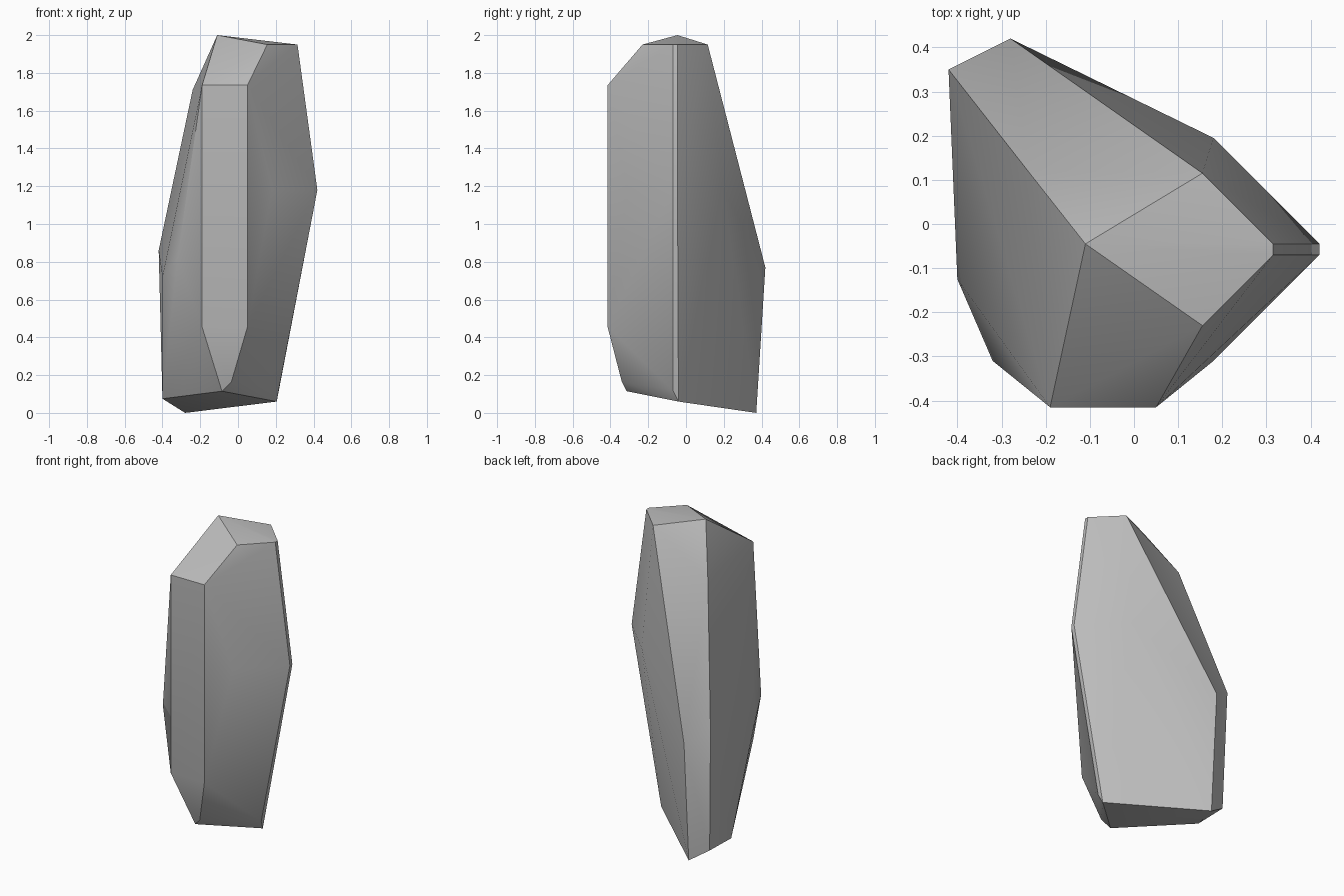
import bpy
import bmesh
import math
from mathutils import Vector

default_cube = bpy.data.objects.get("Cube")
if default_cube:
    bpy.data.objects.remove(default_cube, do_unlink=True)


def flat_material(name, colour):
    material = bpy.data.materials.new(name)
    material.diffuse_color = colour
    material.use_nodes = True
    material.node_tree.nodes["Principled BSDF"].inputs["Base Color"].default_value = colour
    return material


def mirrored(points, centre_y):
    """Return the points together with their reflection across y = centre_y."""
    return points + [(x, centre_y * 2 - y, z) for x, y, z in points]


# Wedge-shaped prow: flat crown edge above a bulging girdle
crown_rim = mirrored([(.155, -.23, 1.95), (.315, -.07, 1.95)], -.0575)
prow_girdle = mirrored([(.18, -.31, 1.18), (.42, -.07, 1.18)], -.0575)

# Tall upright facet on the front
front_facet = [(x, -.415, z) for x in (-.19, .05) for z in (.455, 1.735)]

# Peak and the long slope falling away to the back
peak_and_slope = [(-.11, -.045, 2), (-.24, .12, 1.71),
                  (-.42, .35, .86), (-.28, .42, .77)]

# Rounded front corner of the side opposite the prow
side_shoulder = [(-.32, -.31, .82), (-.40, -.125, .72)]

# Tilted underside with small chipped corners
underside = [(-.085, -.315, .115), (-.035, -.34, .165),
             (.205, -.04, .06), (.215, -.07, .12),
             (-.28, .372, 0), (-.40, .33, .08), (-.40, .11, .075)]

# Stretch one convex skin over all the corners
bm = bmesh.new()
for group in (crown_rim, prow_girdle, front_facet, peak_and_slope,
              side_shoulder, underside):
    for corner in group:
        bm.verts.new(Vector(corner))
hull = bmesh.ops.convex_hull(bm, input=bm.verts)
leftovers = {v for v in hull["geom_interior"] + hull["geom_unused"]
             if isinstance(v, bmesh.types.BMVert)}
bmesh.ops.delete(bm, geom=list(leftovers), context="VERTS")

# Merge the flat facets into single faces
bmesh.ops.dissolve_limit(bm, angle_limit=math.radians(1),
                         verts=bm.verts, edges=bm.edges)
bmesh.ops.recalc_face_normals(bm, faces=bm.faces)

mesh = bpy.data.meshes.new("standing_rock")
bm.to_mesh(mesh)
bm.free()
mesh.materials.append(flat_material("stone_grey", (.5, .5, .5, 1)))
rock = bpy.data.objects.new("standing_rock", mesh)
bpy.context.collection.objects.link(rock)

# Soften shallow creases and keep the hard breaks crisp
bpy.ops.object.select_all(action="DESELECT")
rock.select_set(True)
bpy.context.view_layer.objects.active = rock
bpy.ops.object.shade_smooth_by_angle(angle=math.radians(30))
